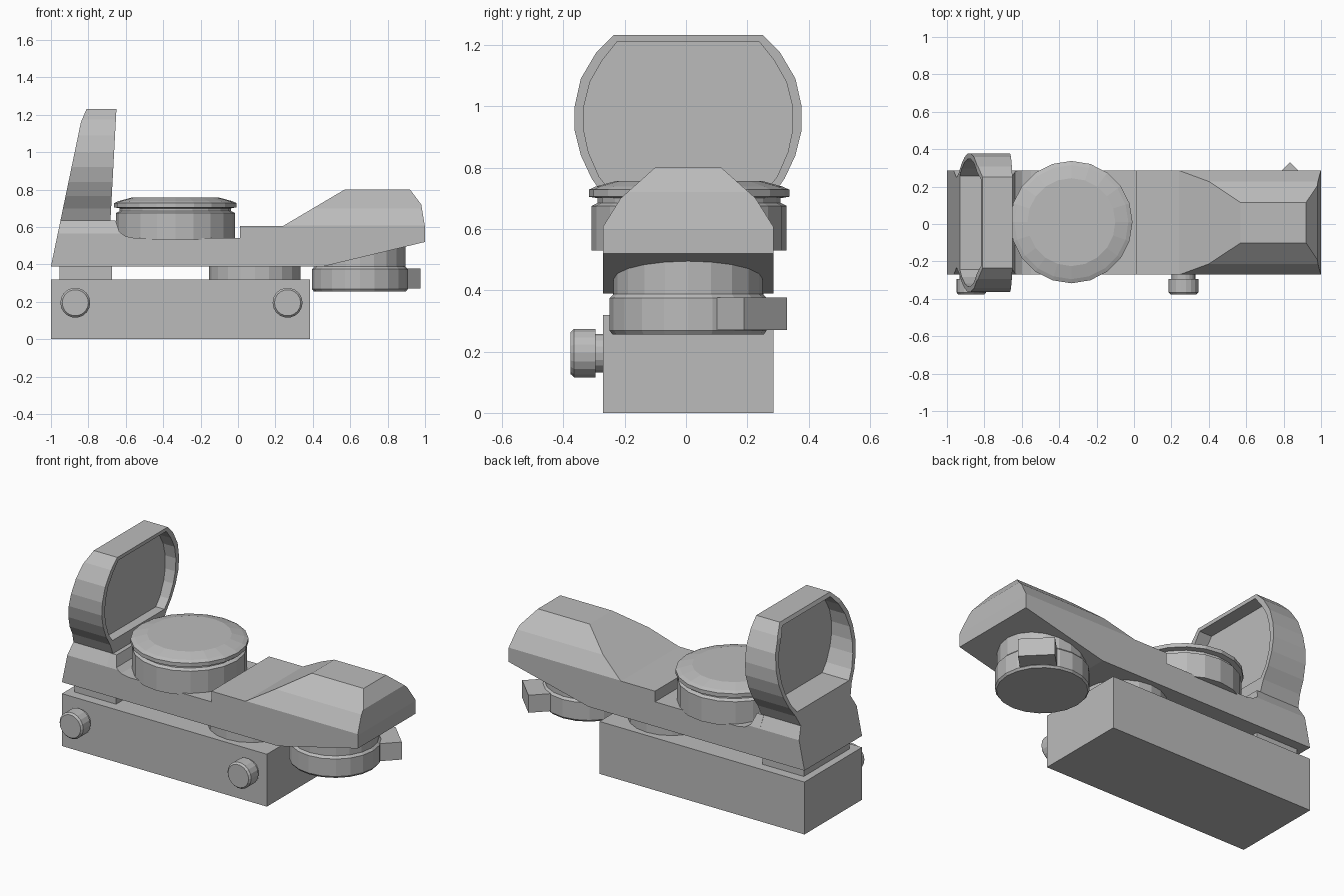
import bpy, bmesh, math
from mathutils import Vector, Matrix

cube = bpy.data.objects.get("Cube")
if cube:
    bpy.data.objects.remove(cube)

MID = 0.007   # centre line in y
HALF = 0.278  # half width of the body

grey = bpy.data.materials.new("matte grey")
grey.use_nodes = True
grey.diffuse_color = (0.5, 0.5, 0.5, 1)
grey.node_tree.nodes["Principled BSDF"].inputs["Base Color"].default_value = (0.5, 0.5, 0.5, 1)


def finish(name, bm):
    bmesh.ops.recalc_face_normals(bm, faces=bm.faces)
    mesh = bpy.data.meshes.new(name)
    bm.to_mesh(mesh)
    bm.free()
    mesh.materials.append(grey)
    obj = bpy.data.objects.new(name, mesh)
    bpy.context.collection.objects.link(obj)
    return obj


def prism(name, points, direction, cuts=()):
    """Extrude a 3D outline, then trim it with planes given as (point, outward normal)."""
    bm = bmesh.new()
    face = bm.faces.new([bm.verts.new(p) for p in points])
    top = bmesh.ops.extrude_face_region(bm, geom=[face], use_keep_orig=True)["geom"]
    bmesh.ops.translate(bm, verts=[v for v in top if isinstance(v, bmesh.types.BMVert)], vec=direction)
    for point, normal in cuts:
        geom = bm.verts[:] + bm.edges[:] + bm.faces[:]
        cut = bmesh.ops.bisect_plane(bm, geom=geom, plane_co=point, plane_no=normal, clear_outer=True)
        edges = [e for e in cut["geom_cut"] if isinstance(e, bmesh.types.BMEdge)]
        bmesh.ops.holes_fill(bm, edges=edges)
    return finish(name, bm)


def side_prism(name, profile, cuts=()):
    return prism(name, [(x, MID - HALF, z) for x, z in profile], (0, 2 * HALF, 0), cuts)


def end_prism(name, half, x0, x1, cuts=()):
    outline = half + [(-y, z) for y, z in reversed(half)]
    return prism(name, [(x0, MID + y, z) for y, z in outline], (x1 - x0, 0, 0), cuts)


def bevel_planes(a, b):
    """Mirrored pair of planes along x through the (y, z) points a and b."""
    dy, dz = b[0] - a[0], b[1] - a[1]
    return [((0, MID + s * a[0], a[1]), (0, -s * dz, dy)) for s in (1, -1)]


def box(name, lo, hi):
    return prism(name, [(lo[0], lo[1], lo[2]), (hi[0], lo[1], lo[2]),
                        (hi[0], hi[1], lo[2]), (lo[0], hi[1], lo[2])], (0, 0, hi[2] - lo[2]))


def turned(name, rings, place, sides=20):
    """Closed turned part from (radius, height) rings around local z."""
    bm = bmesh.new()
    loops = []
    for r, h in rings:
        angles = [2 * math.pi * i / sides for i in range(sides)]
        loops.append([bm.verts.new(place @ Vector((r * math.cos(a), r * math.sin(a), h))) for a in angles])
    for low, high in zip(loops, loops[1:]):
        for i in range(sides):
            j = (i + 1) % sides
            bm.faces.new((low[i], low[j], high[j], high[i]))
    bm.faces.new(loops[0])
    bm.faces.new(loops[-1])
    return finish(name, bm)


# Rail clamp and the spacers above it
box("rail_clamp", (-1, MID - HALF, 0), (0.385, MID + HALF, 0.32))
box("rear_spacer", (-0.955, MID - 0.22, 0.31), (-0.675, MID + 0.22, 0.4))
turned("round_spacer", [(0.245, 0.31), (0.245, 0.4)], Matrix.Translation((0.09, MID, 0)))

# Clamp screws on the front side
for name, x in (("left_screw", 0.265), ("right_screw", -0.87)):
    place = Matrix.Translation((x, -0.26, 0.195)) @ Matrix.Rotation(math.pi / 2, 4, "X")
    turned(name, [(0.064, 0), (0.064, 0.035), (0.08, 0.035), (0.08, 0.105), (0.07, 0.116)], place, 18)

# Main body with the faceted battery housing
side_prism("body",
           [(-0.7, 0.39), (0.46, 0.39), (1, 0.52), (1, 0.6), (0.98, 0.72), (0.92, 0.8),
            (0.57, 0.8), (0.24, 0.605), (0.01, 0.605), (0.01, 0.54), (-0.7, 0.54)],
           bevel_planes((0.108, 0.8), (0.22, 0.7)) + bevel_planes((0.22, 0.7), (HALF, 0.607)))

# Curved foot joining the hood to the body
side_prism("hood_foot",
           [(-0.7, 0.5), (-0.55, 0.5), (-0.55, 0.54), (-0.6, 0.55), (-0.635, 0.575), (-0.655, 0.635), (-0.7, 0.635)],
           bevel_planes((0.24, 0.64), (HALF, 0.565)))

# Lens hood: slanted rear, angled upper edge, slightly leaning front
hood_half = [(HALF, 0.39), (HALF, 0.565), (0.24, 0.635), (0.27, 0.70), (0.315, 0.765), (0.35, 0.84),
             (0.37, 0.92), (0.37, 1.0), (0.35, 1.09), (0.30, 1.175), (0.243, 1.232)]
hood = end_prism("lens_hood", hood_half, -1.05, -0.65,
                 [((-1, 0, 0.39), (-0.77, 0, 0.16)), ((-0.84, 0, 1.16), (-0.07, 0, 0.03)),
                  ((-0.665, 0, 0.95), (0.28, 0, -0.015))])
opening = [(0.25, 0.72), (0.29, 0.77), (0.325, 0.85), (0.34, 0.92), (0.34, 1.0),
           (0.32, 1.08), (0.28, 1.15), (0.232, 1.21)]
cutter = end_prism("hood_cutter", opening, -1.2, -0.5)
cutter.hide_render = True
mod = hood.modifiers.new("opening", "BOOLEAN")
mod.operation = "DIFFERENCE"
mod.solver = "EXACT"
mod.object = cutter
bpy.context.view_layer.objects.active = hood
bpy.ops.object.modifier_apply(modifier=mod.name)
bpy.data.objects.remove(cutter)
end_prism("lens", opening, -0.75, -0.735)

# Upper turret with grooved cap
turned("turret", [(0.318, 0.53), (0.318, 0.675), (0.298, 0.685), (0.298, 0.70), (0.327, 0.705),
                  (0.327, 0.728), (0.305, 0.738), (0.235, 0.757)], Matrix.Translation((-0.335, 0.01, 0)))

# Brightness dial under the housing, with its diagonal thumb tab
dial = Matrix.Translation((0.652, MID, 0))
turned("dial", [(0.247, 0.256), (0.256, 0.268), (0.256, 0.375), (0.243, 0.388), (0.243, 0.43)], dial)
stem = turned("dial_stem", [(0.243, 0.4), (0.243, 0.56)], dial)
bm = bmesh.new()
bm.from_mesh(stem.data)
for v in bm.verts:  # tilt the top to follow the sloping underside
    if v.co.z > 0.5:
        v.co.z = 0.41 + (v.co.x - 0.46) * 0.24
bm.to_mesh(stem.data)
bm.free()
tab = box("dial_tab", (0.2, -0.1, 0.27), (0.357, 0.1, 0.377))
tab.data.transform(dial @ Matrix.Rotation(math.pi / 4, 4, "Z"))
